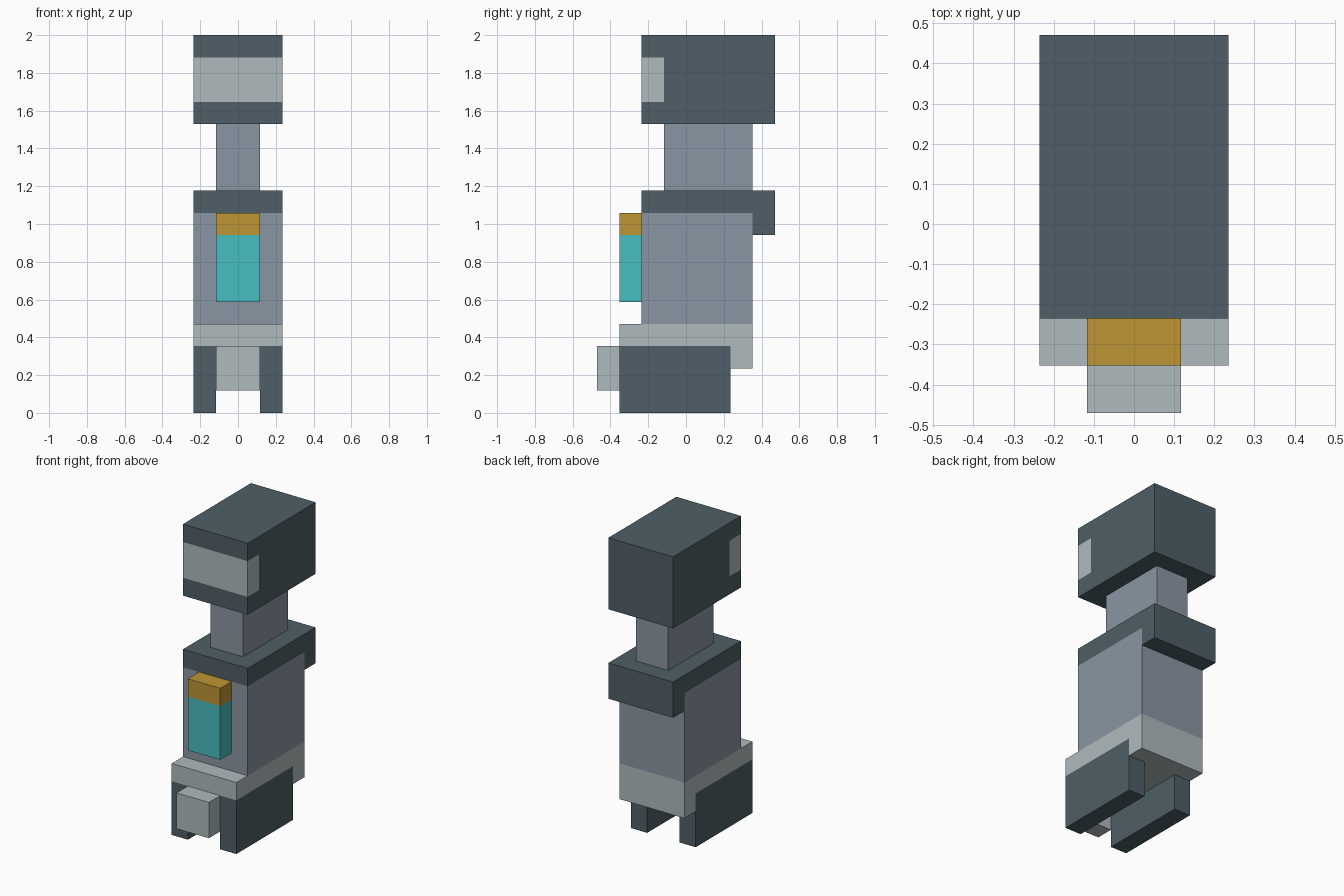
import bpy, bmesh
from mathutils import Vector

if "Cube" in bpy.data.objects:
    bpy.data.objects.remove(bpy.data.objects["Cube"], do_unlink=True)

U = 2 / 17  # one block unit; the figure is 17 units tall


def material(name, rgb):
    lin = [((c / 255 + 0.055) / 1.055) ** 2.4 for c in rgb] + [1]
    m = bpy.data.materials.new(name)
    m.use_nodes = True
    m.diffuse_color = lin
    bsdf = next(n for n in m.node_tree.nodes if n.type == 'BSDF_PRINCIPLED')
    bsdf.inputs["Base Color"].default_value = lin
    return m


DARK = material("dark_slate", (78, 95, 103))
BLUE = material("blue_grey", (138, 150, 163))
LIGHT = material("light_grey", (175, 186, 189))
GOLD = material("gold", (189, 149, 52))
TEAL = material("teal", (72, 189, 192))


def extrude(name, x0, x1, profile, mats, cuts=(), rule=None):
    """Extrude a (y, z) profile from x0 to x1, cut it, and colour faces by rule."""
    bm = bmesh.new()
    base = bm.faces.new([bm.verts.new((x0 * U, y * U, z * U)) for y, z in profile])
    new = bmesh.ops.extrude_face_region(bm, geom=[base])["geom"]
    bmesh.ops.translate(bm, vec=((x1 - x0) * U, 0, 0),
                        verts=[g for g in new if isinstance(g, bmesh.types.BMVert)])
    for co, no in cuts:
        bmesh.ops.bisect_plane(bm, geom=bm.verts[:] + bm.edges[:] + bm.faces[:],
                               plane_co=Vector(co) * U, plane_no=no)
    bmesh.ops.recalc_face_normals(bm, faces=bm.faces)
    if rule:
        for f in bm.faces:
            f.material_index = int(rule(f.calc_center_median() / U))
    me = bpy.data.meshes.new(name)
    bm.to_mesh(me)
    bm.free()
    for m in mats:
        me.materials.append(m)
    ob = bpy.data.objects.new(name, me)
    bpy.context.collection.objects.link(ob)
    return ob


def box(name, x, y, z, mats, **kw):
    profile = [(y[0], z[0]), (y[1], z[0]), (y[1], z[1]), (y[0], z[1])]
    return extrude(name, x[0], x[1], profile, mats, **kw)


# Head with a light visor band wrapping the front corners
box("head", (-2, 2), (-2, 4), (13, 17), [DARK, LIGHT],
    cuts=[((0, 0, 14), (0, 0, 1)), ((0, 0, 16), (0, 0, 1)), ((0, -1, 0), (0, 1, 0))],
    rule=lambda c: 14 < c.z < 16 and c.y < -1)

# Neck and shoulder collar with a rear overhang
box("neck", (-1, 1), (-1, 3), (10, 13), [BLUE])
extrude("collar", -2, 2, [(-2, 9), (3, 9), (3, 8), (4, 8), (4, 10), (-2, 10)], [DARK])

# Torso and chest panel with a gold top
box("torso", (-2, 2), (-2, 3), (4, 9), [BLUE])
box("chest_panel", (-1, 1), (-3, -2), (5, 9), [TEAL, GOLD],
    cuts=[((0, 0, 8), (0, 0, 1))], rule=lambda c: c.z > 8)

# Hips with a rear drop, and the block between the legs
extrude("hips", -2, 2, [(-3, 3), (2, 3), (2, 2), (3, 2), (3, 4), (-3, 4)], [LIGHT])
box("hip_core", (-1, 1), (-3, 2), (2, 3), [LIGHT])
box("front_block", (-1, 1), (-4, -3), (1, 3), [LIGHT])

# Legs
for side, x in (("left", (1, 2)), ("right", (-2, -1))):
    box(side + "_leg", x, (-3, 2), (0, 3), [DARK])
